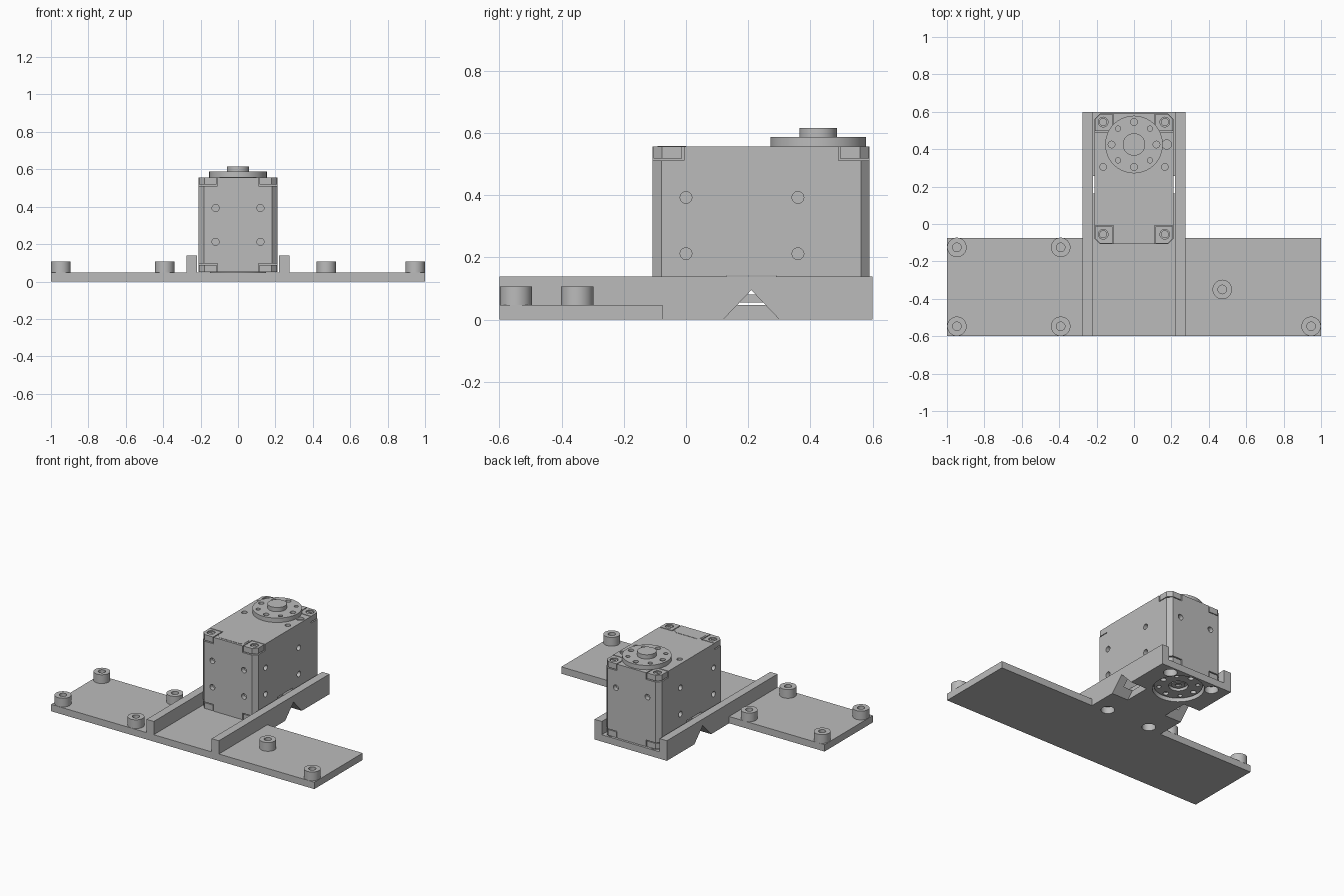
import bpy, bmesh, math
from mathutils import Matrix, Vector

cube = bpy.data.objects.get("Cube")
if cube:
    bpy.data.objects.remove(cube, do_unlink=True)

grey = bpy.data.materials.new("plain grey")
grey.use_nodes = True
GREY = (0.5, 0.5, 0.5, 1)
grey.diffuse_color = GREY
grey.node_tree.nodes["Principled BSDF"].inputs["Base Color"].default_value = GREY


def box(bm, x, y, z):
    """Box from (low, high) ranges."""
    ranges = (x, y, z)
    size = [b - a for a, b in ranges]
    mid = Vector([(a + b) / 2 for a, b in ranges])
    bmesh.ops.create_cube(bm, size=1, matrix=Matrix.Translation(mid) @ Matrix.Diagonal((*size, 1)))


def cyl(bm, centre, r, depth, axis="Z", sides=32):
    """Cylinder centred on a point, along one axis."""
    turn = {"X": Matrix.Rotation(math.pi / 2, 4, "Y"),
            "Y": Matrix.Rotation(math.pi / 2, 4, "X"), "Z": Matrix()}[axis]
    bmesh.ops.create_cone(bm, cap_ends=True, segments=sides, radius1=r, radius2=r,
                          depth=depth, matrix=Matrix.Translation(centre) @ turn)


def prism(bm, points, step):
    """Flat outline pushed along a step."""
    face = bm.faces.new([bm.verts.new(p) for p in points])
    out = bmesh.ops.extrude_face_region(bm, geom=[face])
    bmesh.ops.translate(bm, vec=step, verts=[v for v in out["geom"] if isinstance(v, bmesh.types.BMVert)])


def block(bm, w, y0, y1, z0, z1, c):
    """Upright block with chamfered vertical edges."""
    half = [(w - c, y0), (w, y0 + c), (w, y1 - c), (w - c, y1)]
    outline = half + [(-x, y) for x, y in reversed(half)]
    prism(bm, [(x, y, z0) for x, y in outline], (0, 0, z1 - z0))


def part(name, build, cuts=()):
    """Make an object, then subtract each cutter in turn."""
    def make(label, fn):
        bm = bmesh.new()
        fn(bm)
        bmesh.ops.recalc_face_normals(bm, faces=bm.faces)
        mesh = bpy.data.meshes.new(label)
        bm.to_mesh(mesh)
        bm.free()
        obj = bpy.data.objects.new(label, mesh)
        bpy.context.collection.objects.link(obj)
        return obj

    obj = make(name, build)
    obj.data.materials.append(grey)
    bpy.ops.object.select_all(action="DESELECT")
    obj.select_set(True)
    bpy.context.view_layer.objects.active = obj
    for cut in cuts:
        cutter = make("cutter", cut)
        mod = obj.modifiers.new("cut", "BOOLEAN")
        mod.operation, mod.solver, mod.object = "DIFFERENCE", "EXACT", cutter
        bpy.ops.object.modifier_apply(modifier=mod.name)
        bpy.data.objects.remove(cutter, do_unlink=True)
    bpy.ops.object.shade_smooth_by_angle(angle=math.radians(30))
    return obj


FLOOR, WALL, RAIL_IN, RAIL_OUT = 0.047, 0.138, 0.22, 0.275
BODY_W, FRONT, BACK, BOTTOM, TOP = 0.21, -0.107, 0.59, 0.05, 0.557
SHAFT_Y = 0.425
SCREWS = [(sx * 0.165, y) for sx in (-1, 1) for y in (-0.055, 0.545)]


# Base: a U-shaped channel with a wing on each side
def channel(bm):
    half = [(RAIL_OUT, 0), (RAIL_OUT, WALL), (RAIL_IN, WALL), (RAIL_IN, FLOOR)]
    outline = half + [(-x, z) for x, z in reversed(half)]
    prism(bm, [(x, -0.6, z) for x, z in outline], (0, 1.2, 0))


def cable_notches(bm):
    for s in (-1, 1):
        prism(bm, [(s * 0.15, y, z) for y, z in ((0.11, -0.01), (0.31, -0.01), (0.21, 0.095))],
              (s * 0.2, 0, 0))


def floor_holes(bm):
    cyl(bm, (0, SHAFT_Y, 0), 0.16, 0.2, sides=48)
    for x, y in SCREWS:
        cyl(bm, (x, y, 0), 0.043, 0.2)


part("base_channel", channel, [cable_notches, floor_holes])
for side, s in (("right", -1), ("left", 1)):
    part(side + "_wing", lambda bm: box(bm, sorted((s * RAIL_OUT, s)), (-0.6, -0.075), (0, FLOOR)))

# Standoff posts with blind holes
posts = [(x, y) for x in (-0.947, -0.392) for y in (-0.125, -0.547)] + [(0.472, -0.35), (0.947, -0.547)]
for i, (x, y) in enumerate(posts):
    part(f"standoff_{i + 1}",
         lambda bm: cyl(bm, (x, y, 0.076), 0.052, 0.062, sides=40),
         [lambda bm: cyl(bm, (x, y, 0.1), 0.023, 0.09)])


# Motor body, with corner recesses, a cable passage and mounting holes
def body_corners(bm):
    for sx in (-1, 1):
        for y in ((FRONT - 0.05, FRONT + 0.1), (BACK - 0.1, BACK + 0.05)):
            for z in ((BOTTOM - 0.05, BOTTOM + 0.045), (TOP - 0.045, TOP + 0.05)):
                box(bm, sorted((sx * 0.11, sx * 0.3)), y, z)


def cable_passage(bm):
    box(bm, (-0.3, 0.3), (0.13, 0.29), (0, 0.142))


def body_holes(bm):
    for z in (0.212, 0.393):
        for s in (-1, 1):
            cyl(bm, (s * 0.12, FRONT, z), 0.019, 0.06, "Y", 20)
            for y in (0, 0.36):
                cyl(bm, (s * BODY_W, y, z), 0.019, 0.06, "X", 20)
    for s in (-1, 1):
        cyl(bm, (s * 0.12, BACK, 0.393), 0.019, 0.06, "Y", 20)
        cyl(bm, (s * 0.165, 0.305, TOP), 0.018, 0.06, "Z", 20)
    cyl(bm, (0.175, SHAFT_Y, TOP), 0.025, 0.03, "Z", 20)


part("motor_body", lambda bm: block(bm, BODY_W, FRONT, BACK, BOTTOM, TOP, 0.028),
     [body_corners, cable_passage, body_holes])
part("connector_block", lambda bm: box(bm, (-0.14, 0.14), (0.13, 0.29), (0.055, 0.08)))


# Corner caps, set apart from the body by a thin groove
def caps(bm):
    for z0, z1 in ((BOTTOM, BOTTOM + 0.039), (TOP - 0.039, TOP)):
        block(bm, BODY_W - 0.002, FRONT + 0.002, BACK - 0.002, z0, z1, 0.028)


def caps_cross(bm):
    box(bm, (-0.116, 0.116), (-1, 1), (0, 1))


def caps_gap(bm):
    box(bm, (-1, 1), (FRONT + 0.094, BACK - 0.094), (0, 1))


def cap_holes(bm):
    for x, y in SCREWS:
        for z in (BOTTOM, TOP):
            cyl(bm, (x, y, z), 0.026, 0.03, sides=24)


part("corner_caps", caps, [caps_cross, caps_gap, cap_holes])


# Cross-slotted screws
def screws(bm):
    for x, y in SCREWS:
        for z in (BOTTOM + 0.012, TOP - 0.012):
            cyl(bm, (x, y, z), 0.021, 0.016, sides=24)


def slots(bm):
    for x, y in SCREWS:
        for z in (BOTTOM, TOP):
            box(bm, (x - 0.013, x + 0.013), (y - 0.004, y + 0.004), (z - 0.012, z + 0.012))


part("cap_screws", screws, [slots])


# Round horns on the output shaft and on the idler side
def ring_holes(z):
    def cut(bm):
        for i in range(8):
            a = i * math.pi / 4
            r = 0.018 if i % 2 == 0 else 0.014
            cyl(bm, (0.12 * math.cos(a), SHAFT_Y + 0.12 * math.sin(a), z), r, 0.036, sides=20)
    return cut


part("output_horn", lambda bm: cyl(bm, (0, SHAFT_Y, 0.572), 0.154, 0.03, sides=64), [ring_holes(0.59)])
part("output_hub", lambda bm: cyl(bm, (0, SHAFT_Y, 0.6), 0.06, 0.032, sides=40))
part("idler_horn", lambda bm: cyl(bm, (0, SHAFT_Y, 0.037), 0.15, 0.034, sides=64),
     [ring_holes(0.02), lambda bm: cyl(bm, (0, SHAFT_Y, 0.02), 0.06, 0.04, sides=40)])
part("idler_screw", lambda bm: cyl(bm, (0, SHAFT_Y, 0.037), 0.042, 0.02, sides=32),
     [lambda bm: cyl(bm, (0, SHAFT_Y, 0.027), 0.02, 0.02, sides=6)])

# Shallow raised panel on the front of the lid
part("lid_panel", lambda bm: block(bm, 0.1, FRONT + 0.015, 0.0, TOP - 0.002, TOP + 0.002, 0.02))
